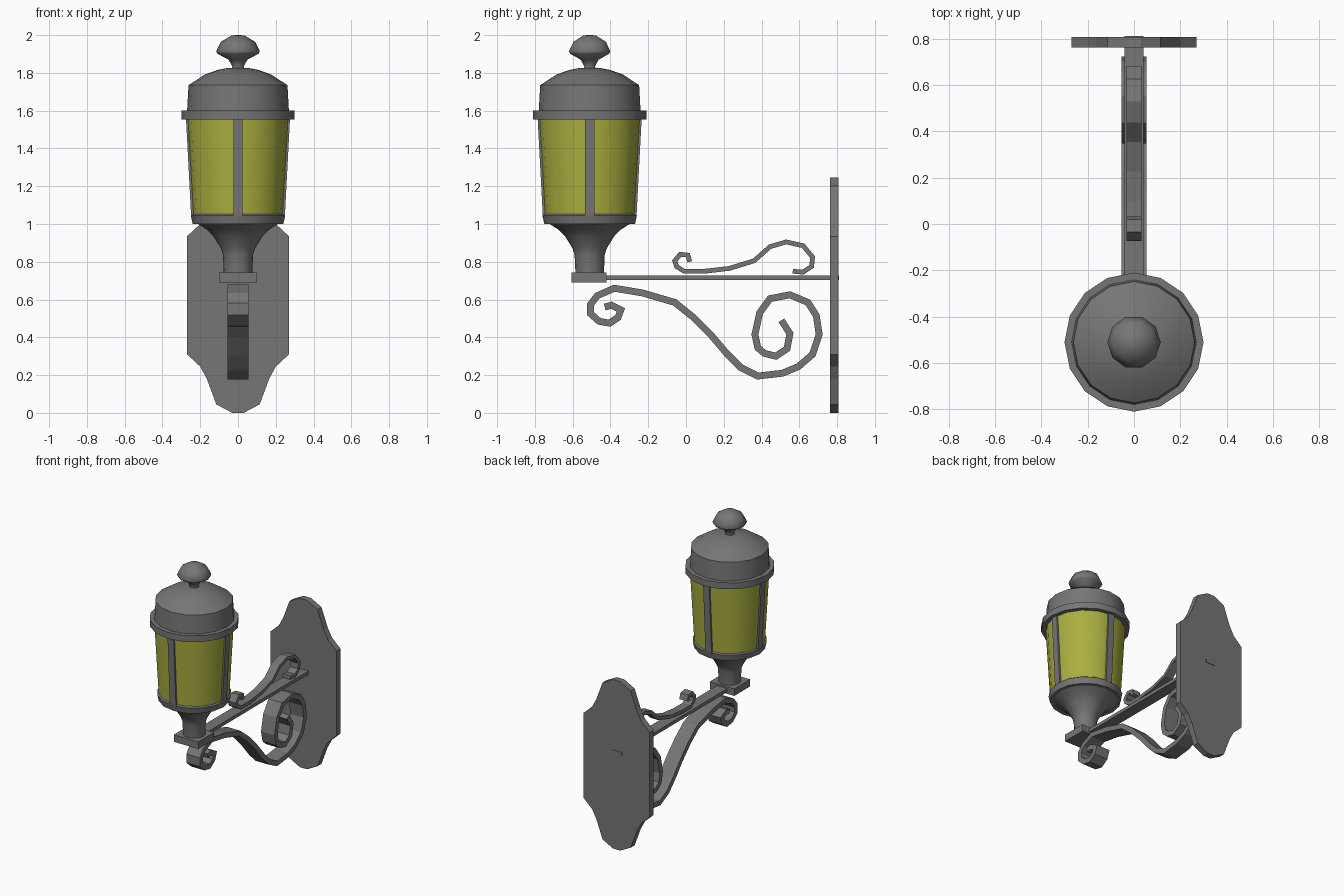
import bpy, bmesh, math
from mathutils import Vector

if "Cube" in bpy.data.objects:
    bpy.data.objects.remove(bpy.data.objects["Cube"], do_unlink=True)

LAMP_Y = -0.51


def make_material(name, colour):
    mat = bpy.data.materials.new(name)
    mat.use_nodes = True
    mat.diffuse_color = colour
    mat.node_tree.nodes["Principled BSDF"].inputs["Base Color"].default_value = colour
    return mat


iron = make_material("grey iron", (0.18, 0.18, 0.18, 1))
amber = make_material("yellow glass", (0.4, 0.43, 0.05, 1))


def finish(name, bm, mat, smooth=None):
    bmesh.ops.recalc_face_normals(bm, faces=bm.faces[:])
    mesh = bpy.data.meshes.new(name)
    bm.to_mesh(mesh)
    bm.free()
    mesh.materials.append(mat)
    obj = bpy.data.objects.new(name, mesh)
    bpy.context.collection.objects.link(obj)
    if smooth:
        bpy.ops.object.select_all(action="DESELECT")
        obj.select_set(True)
        bpy.context.view_layer.objects.active = obj
        bpy.ops.object.shade_smooth_by_angle(angle=math.radians(smooth))
    return obj


def lathe(name, profile, mat, sides=16, smooth=35):
    """Turn a (radius, height) profile around the lamp axis, with closed ends."""
    bm = bmesh.new()
    rings = []
    for r, z in profile:
        angles = [math.tau * i / sides for i in range(sides)]
        rings.append([bm.verts.new((r * math.cos(a), LAMP_Y + r * math.sin(a), z)) for a in angles])
    for low, high in zip(rings, rings[1:]):
        for i in range(sides):
            j = (i + 1) % sides
            bm.faces.new((low[i], low[j], high[j], high[i]))
    bm.faces.new(rings[0])
    bm.faces.new(rings[-1])
    return finish(name, bm, mat, smooth)


def box(name, low, high, mat):
    bm = bmesh.new()
    bmesh.ops.create_cube(bm, size=1)
    low, high = Vector(low), Vector(high)
    for v in bm.verts:
        v.co = (low + high) / 2 + v.co * (high - low)
    return finish(name, bm, mat)


def ribbon(name, path, half_width, thickness, mat):
    """Sweep a flat strip along a (y, z) path with mitred corners."""
    pts = [Vector(p) for p in path]
    bm = bmesh.new()
    sections = []
    for i, p in enumerate(pts):
        before = (p - pts[i - 1]).normalized() if i else None
        after = (pts[i + 1] - p).normalized() if i + 1 < len(pts) else before
        before = before or after
        tangent = (before + after).normalized()
        side = Vector((-tangent.y, tangent.x)) * thickness / 2 / max(tangent.dot(after), 0.7)
        a, b = p + side, p - side
        corners = ((-1, a), (1, a), (1, b), (-1, b))
        sections.append([bm.verts.new((s * half_width, q.x, q.y)) for s, q in corners])
    for one, two in zip(sections, sections[1:]):
        for i in range(4):
            j = (i + 1) % 4
            bm.faces.new((one[i], one[j], two[j], two[i]))
    bm.faces.new(sections[0])
    bm.faces.new(sections[-1])
    return finish(name, bm, mat)


# Wall plate: a quarter outline mirrored to both sides and both ends
quarter = [(0.03, 0), (0.115, 0.045), (0.165, 0.18), (0.2, 0.245), (0.27, 0.31)]
half = quarter + [(x, 1.245 - z) for x, z in reversed(quarter)]
outline = half + [(-x, z) for x, z in reversed(half)]
bm = bmesh.new()
face = bm.faces.new([bm.verts.new((x, 0.762, z)) for x, z in outline])
extruded = bmesh.ops.extrude_face_region(bm, geom=[face])["geom"]
moved = [g for g in extruded if isinstance(g, bmesh.types.BMVert)]
bmesh.ops.translate(bm, verts=moved, vec=(0, 0.046, 0))
finish("wall_plate", bm, iron)

# Arm and the block that carries the lamp
box("arm_bar", (-0.042, -0.5, 0.703), (0.042, 0.811, 0.728), iron)
box("lamp_block", (-0.1, -0.605, 0.69), (0.1, -0.42, 0.742), iron)

# Scrolls above and below the arm
ribbon("lower_scroll", [
    (-.43, .56), (-.395, .57), (-.345, .545), (-.36, .505), (-.405, .475), (-.46, .485),
    (-.505, .525), (-.505, .575), (-.47, .62), (-.38, .66), (-.23, .635), (-.06, .585),
    (.04, .505), (.13, .415), (.215, .315), (.29, .24), (.38, .195), (.51, .21),
    (.595, .245), (.67, .31), (.705, .415), (.69, .515), (.645, .585), (.55, .625),
    (.445, .605), (.39, .53), (.365, .415), (.38, .345), (.415, .315), (.475, .3),
    (.535, .34), (.55, .42), (.505, .49)], 0.055, 0.036, iron)
ribbon("upper_scroll", [
    (.02, .8), (.01, .835), (-.03, .84), (-.06, .805), (-.05, .775), (-.01, .75),
    (.1, .75), (.23, .765), (.36, .805), (.445, .88), (.53, .905), (.62, .885),
    (.67, .825), (.665, .775), (.62, .745), (.565, .75)], 0.032, 0.025, iron)

# Lantern body
lathe("lamp_cup", [(0.075, 0.735), (0.08, 0.84), (0.09, 0.87), (0.13, 0.935),
                   (0.165, 0.97), (0.215, 1.002)], iron)
lathe("lower_ring", [(0.24, 1), (0.25, 1.045), (0.24, 1.053)], iron)
lathe("glass", [(0.24, 1.04), (0.27, 1.57)], amber)
lathe("upper_ring", [(0.3, 1.553), (0.3, 1.6)], iron)
lathe("dome", [(0.27, 1.59), (0.262, 1.735), (0.175, 1.792), (0.11, 1.815), (0.05, 1.827)], iron, smooth=50)
lathe("finial", [(0.035, 1.815), (0.03, 1.835), (0.05, 1.87), (0.11, 1.902), (0.115, 1.915),
                 (0.09, 1.965), (0.035, 1.998), (0.01, 2)], iron, sides=10, smooth=60)

# Four sloping bars over the glass
for i, side in enumerate(("left", "back", "right", "front")):
    bar = box("glass_bar_" + side, (0.2, -0.025, 1.04), (0.248, 0.025, 1.57), iron)
    turn = math.pi / 2 * i
    for v in bar.data.vertices:
        r = v.co.x + (0.028 if v.co.z > 1.3 else 0)
        across = v.co.y
        v.co.x = r * math.cos(turn) - across * math.sin(turn)
        v.co.y = LAMP_Y + r * math.sin(turn) + across * math.cos(turn)
